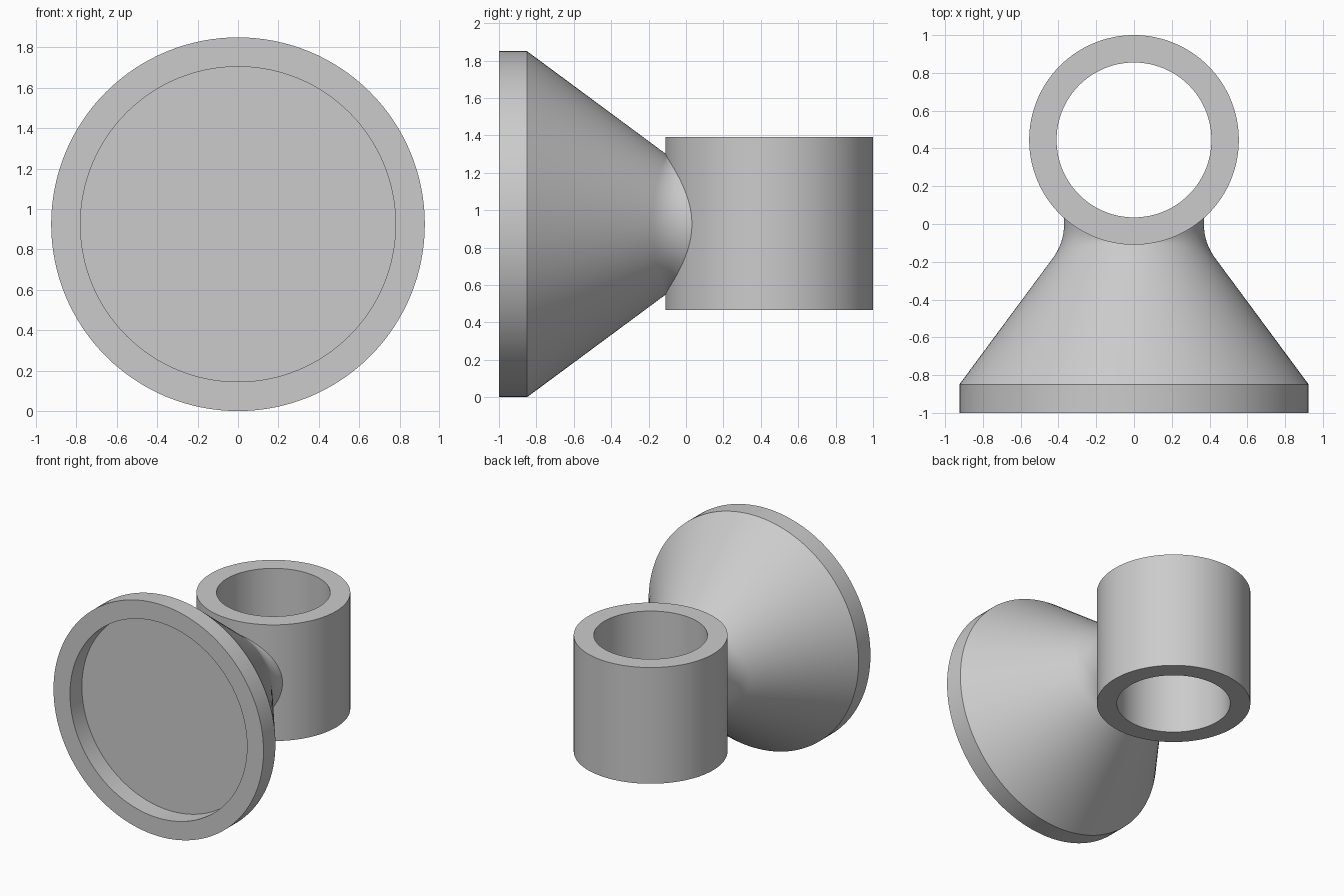
import bpy, bmesh
from math import sin, cos, pi, sqrt, radians

cube = bpy.data.objects.get("Cube")
if cube:
    bpy.data.objects.remove(cube, do_unlink=True)

SEGMENTS = 128
DISC_R, RIM_R, NECK_R = 0.925, 0.78, 0.37      # cup radii
TUBE_R, BORE_R, TUBE_Y = 0.555, 0.41, 0.445    # socket dimensions
MID_Z = 0.925
CORNER_Y = -0.10                               # where the cone reaches the neck

grey = bpy.data.materials.new("plain grey")
grey.use_nodes = True
grey.diffuse_color = (0.6, 0.6, 0.6, 1)
grey.node_tree.nodes["Principled BSDF"].inputs["Base Color"].default_value = (0.6, 0.6, 0.6, 1)


def lathe(name, profile, place, closed=False):
    """Sweep profile(angle) -> [(radius, along)] around an axis."""
    bm = bmesh.new()
    lines = []
    for i in range(SEGMENTS):
        a = 2 * pi * i / SEGMENTS
        lines.append([bm.verts.new(place(a, r, t)) for r, t in profile(a)])
    count = len(lines[0])
    for i, line in enumerate(lines):
        after = lines[(i + 1) % SEGMENTS]
        for j in range(count if closed else count - 1):
            k = (j + 1) % count
            bm.faces.new((line[j], line[k], after[k], after[j]))
    bmesh.ops.remove_doubles(bm, verts=bm.verts, dist=1e-5)
    bmesh.ops.recalc_face_normals(bm, faces=bm.faces)
    mesh = bpy.data.meshes.new(name)
    bm.to_mesh(mesh)
    bm.free()
    mesh.materials.append(grey)
    mesh.shade_smooth()
    mesh.set_sharp_from_angle(angle=radians(30))
    obj = bpy.data.objects.new(name, mesh)
    bpy.context.collection.objects.link(obj)
    return obj


def cup_profile(a):
    # Recessed front, straight rim and cone
    points = [(0, -0.85), (RIM_R, -0.85), (RIM_R, -1), (DISC_R, -1), (DISC_R, -0.85)]
    # Blend into the neck, widest at the sides and fading at top and bottom
    size = 0.002 + 0.1 * cos(a) ** 2
    slope = (DISC_R - NECK_R) / (CORNER_Y + 0.85)
    run = size / sqrt(1 + slope ** 2)
    start = (NECK_R + run * slope, CORNER_Y - run)
    end = (NECK_R, CORNER_Y + size)
    corner = (NECK_R, CORNER_Y)
    for i in range(9):
        t = i / 8
        points.append(tuple((1 - t) ** 2 * s + 2 * t * (1 - t) * c + t * t * e
                            for s, c, e in zip(start, corner, end)))
    # Neck end sits just inside the socket wall
    wall_y = TUBE_Y - sqrt((TUBE_R - 0.015) ** 2 - (NECK_R * cos(a)) ** 2)
    points.append((NECK_R, max(wall_y, end[1] + 0.001)))
    return points


# Flared cup facing the front
lathe("flared_cup", cup_profile,
      lambda a, r, y: (r * cos(a), y, MID_Z + r * sin(a)))

# Upright open socket behind it
LOW, HIGH = 0.465, 1.39
lathe("tube_socket",
      lambda a: [(TUBE_R, LOW), (TUBE_R, HIGH), (BORE_R, HIGH), (BORE_R, LOW)],
      lambda a, r, z: (r * cos(a), TUBE_Y + r * sin(a), z), closed=True)
